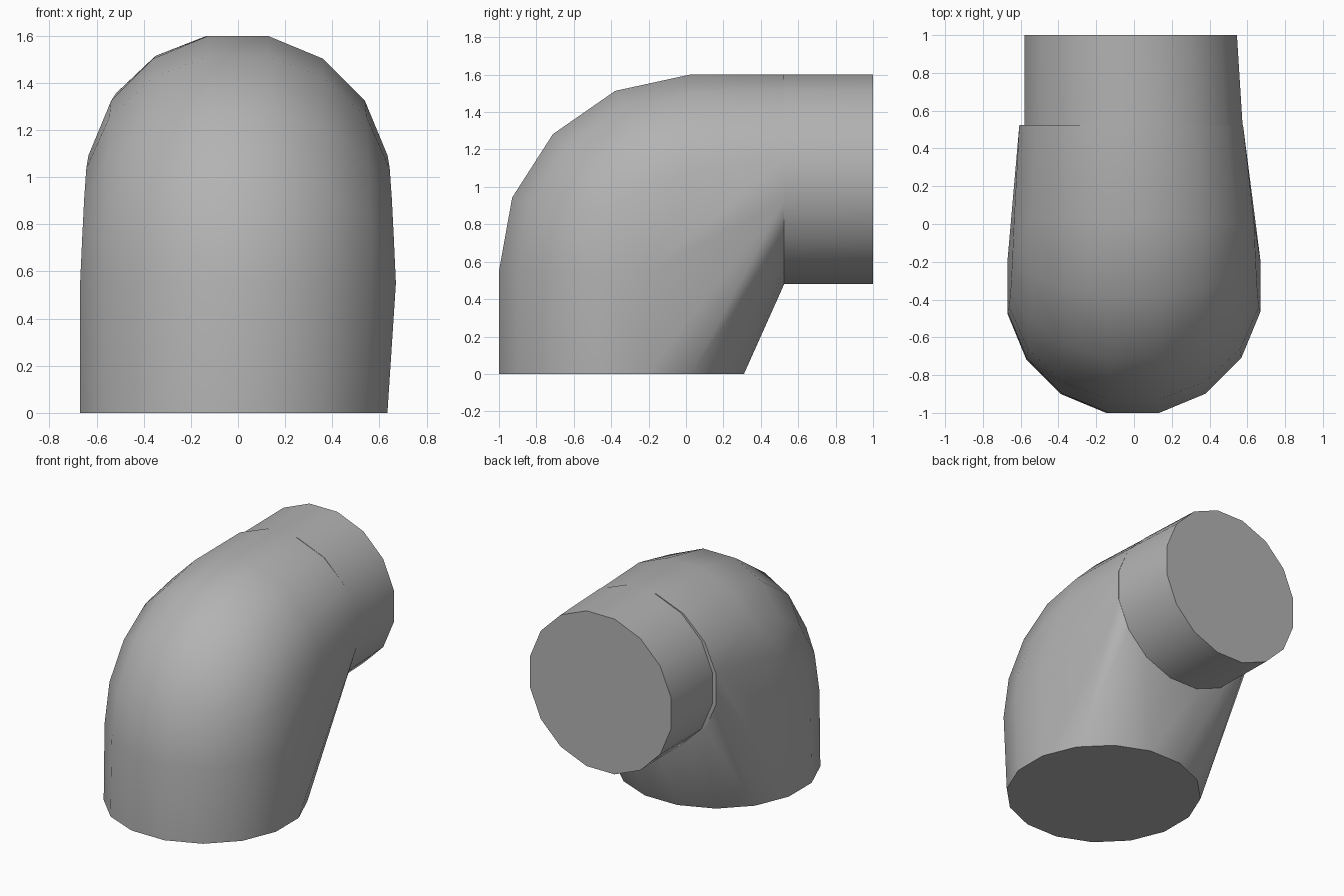
import bpy, bmesh, math
from mathutils import Vector

SIDES = 16
FIT = 1 / math.cos(math.pi / SIDES)   # makes the flat sides reach the full width

if "Cube" in bpy.data.objects:
    bpy.data.objects.remove(bpy.data.objects["Cube"], do_unlink=True)

grey = bpy.data.materials.new("plain_grey")
grey.use_nodes = True
colour = (0.45, 0.45, 0.45, 1)
grey.diffuse_color = colour
grey.node_tree.nodes["Principled BSDF"].inputs["Base Color"].default_value = colour


def ring(bm, centre, half_width, half_depth, tilt):
    """Oval ring; tilt 0 lies flat, tilt 90 degrees stands up facing the back."""
    across = Vector((0, -math.cos(tilt), math.sin(tilt)))
    verts = []
    for i in range(SIDES):
        a = 2 * math.pi * (i + 0.5) / SIDES
        p = Vector(centre) + across * (half_depth * FIT * math.sin(a))
        p.x += half_width * FIT * math.cos(a)
        verts.append(bm.verts.new(p))
    return verts


def finish(bm, name):
    bmesh.ops.recalc_face_normals(bm, faces=bm.faces[:])
    mesh = bpy.data.meshes.new(name)
    bm.to_mesh(mesh)
    bm.free()
    obj = bpy.data.objects.new(name, mesh)
    bpy.context.collection.objects.link(obj)
    mesh.materials.append(grey)
    bpy.ops.object.select_all(action="DESELECT")
    obj.select_set(True)
    bpy.context.view_layer.objects.active = obj
    bpy.ops.object.shade_smooth_by_angle(angle=math.radians(38))


UP = math.pi / 2

# Elbow body: a convex skin around the foot, the bend and the rear mouth
bm = bmesh.new()
ring(bm, (-0.018, -0.345, 0), 0.652, 0.655, 0)
bend = 4
for i in range(bend + 1):
    t = UP * i / bend
    r = 0.67 - 0.035 * i / bend
    reach = 1.02 + 0.03 * i / bend - r
    ring(bm, (0, 0.02 - reach * math.cos(t), 0.55 + reach * math.sin(t)), r, r, t)
ring(bm, (-0.015, 0.525, 1.04), 0.592, 0.56, UP)
hull = bmesh.ops.convex_hull(bm, input=bm.verts[:])
loose = {g for g in hull["geom_interior"] if isinstance(g, bmesh.types.BMVert)}
bmesh.ops.delete(bm, geom=list(loose), context="VERTS")
bmesh.ops.dissolve_limit(bm, angle_limit=math.radians(1),
                         verts=bm.verts[:], edges=bm.edges[:])
finish(bm, "elbow_body")

# Outlet pipe at the rear, slightly tapered on one side
bm = bmesh.new()
start = ring(bm, (-0.002, 0.52, 1.04), 0.577, 0.56, UP)
end = ring(bm, (-0.018, 1.0, 1.04), 0.563, 0.56, UP)
for i in range(SIDES):
    j = (i + 1) % SIDES
    bm.faces.new((start[i], start[j], end[j], end[i]))
bm.faces.new(start)
bm.faces.new(end)
finish(bm, "outlet_pipe")
